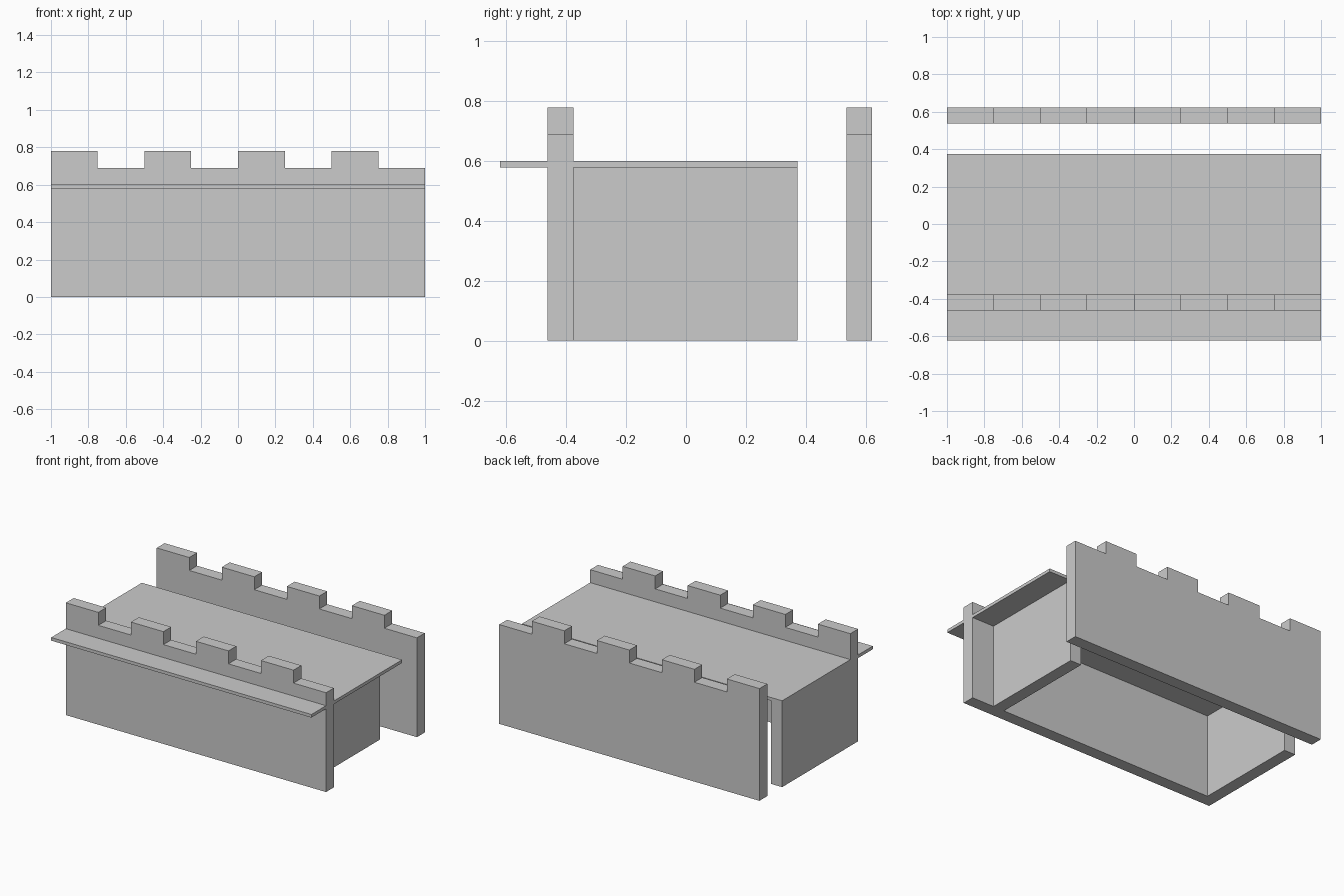
import bpy, bmesh

if "Cube" in bpy.data.objects:
    bpy.data.objects.remove(bpy.data.objects["Cube"])


def extrude_profile(name, pts, y0, y1):
    """Extrude an x-z outline from y0 to y1."""
    bm = bmesh.new()
    face = bm.faces.new([bm.verts.new((x, y0, z)) for x, z in pts])
    geo = bmesh.ops.extrude_face_region(bm, geom=[face])["geom"]
    moved = [v for v in geo if isinstance(v, bmesh.types.BMVert)]
    bmesh.ops.translate(bm, verts=moved, vec=(0, y1 - y0, 0))
    bmesh.ops.recalc_face_normals(bm, faces=bm.faces)
    mesh = bpy.data.meshes.new(name)
    bm.to_mesh(mesh)
    bm.free()
    obj = bpy.data.objects.new(name, mesh)
    bpy.context.collection.objects.link(obj)
    return obj


def box(name, x0, x1, y0, y1, z0, z1):
    return extrude_profile(name, [(x0, z0), (x1, z0), (x1, z1), (x0, z1)], y0, y1)


T = 0.086           # wall thickness
LOW, HIGH = 0.69, 0.78
DECK_BOTTOM, DECK_TOP = 0.578, 0.60
FRONT_Y, BACK_Y = -0.462, 0.536
DECK_BACK = 0.373

# Battlement outline: a merlon, then a gap, four times over
outline = [(1, 0), (-1, 0)]
for i in range(4):
    x = -1 + 0.5 * i
    outline += [(x, HIGH), (x + 0.25, HIGH), (x + 0.25, LOW), (x + 0.5, LOW)]

# Two crenellated parapet walls
extrude_profile("front_battlement_wall", outline, FRONT_Y, FRONT_Y + T)
extrude_profile("back_battlement_wall", outline, BACK_Y, BACK_Y + T)

# Walkway deck passing through the front wall
box("walkway_deck", -1, 1, -0.622, DECK_BACK, DECK_BOTTOM, DECK_TOP)

# Cross walls under the deck: left one flush, right one inset
for name, x in (("left_cross_wall", -1), ("right_cross_wall", 0.83 - T)):
    box(name, x, x + T, FRONT_Y + T, DECK_BACK, 0, DECK_BOTTOM)
